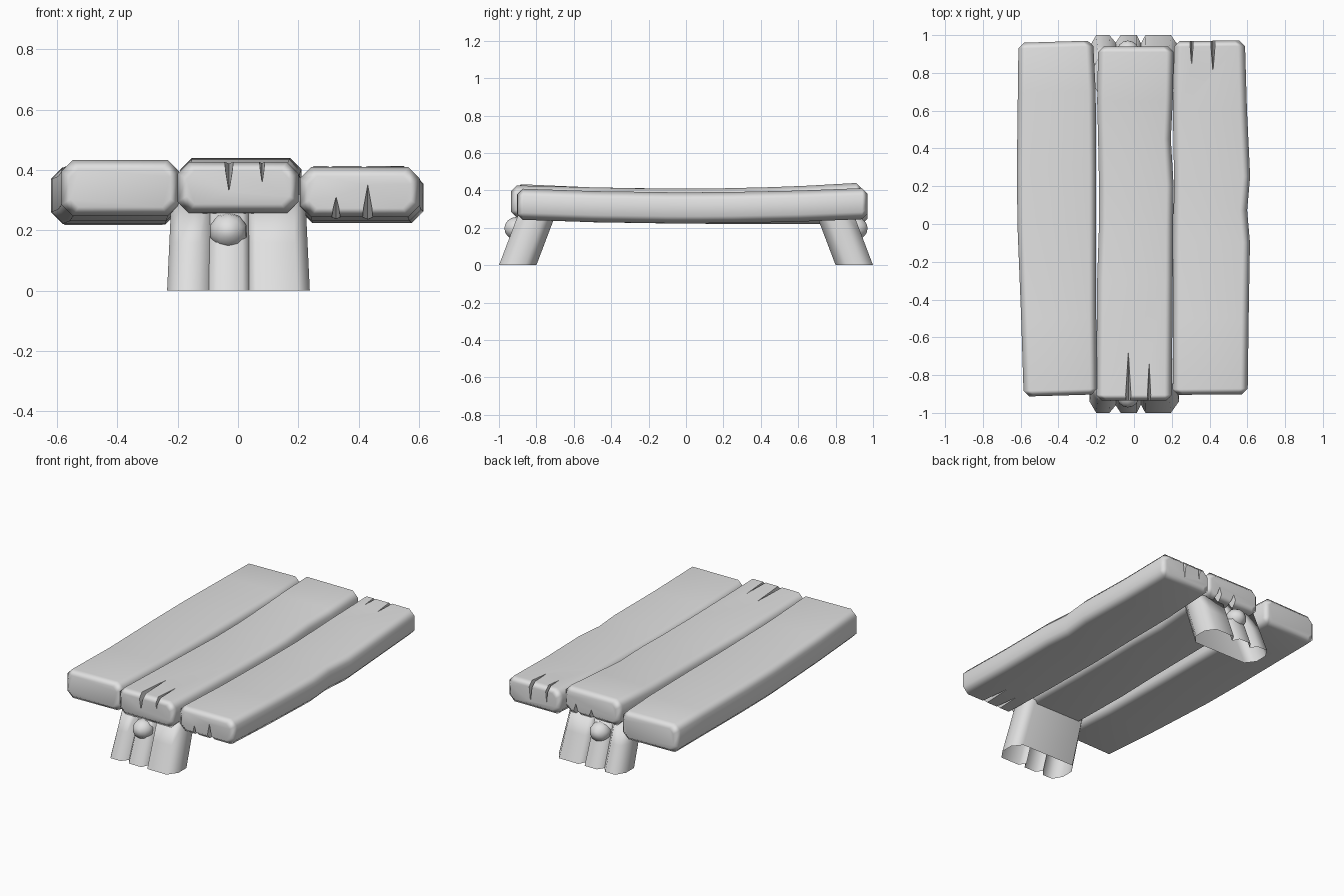
import bpy
import bmesh
import math
from mathutils import Vector

default_cube = bpy.data.objects.get("Cube")
if default_cube:
    bpy.data.objects.remove(default_cube, do_unlink=True)

# Single flat colour for the whole model
grey = bpy.data.materials.new("plain_grey")
grey.use_nodes = True
grey.diffuse_color = (0.75, 0.75, 0.75, 1)
grey.node_tree.nodes["Principled BSDF"].inputs["Base Color"].default_value = grey.diffuse_color


def make_object(name, bm):
    """Turn a bmesh into a named object with the shared material."""
    bmesh.ops.recalc_face_normals(bm, faces=bm.faces)
    mesh = bpy.data.meshes.new(name)
    bm.to_mesh(mesh)
    bm.free()
    mesh.materials.append(grey)
    obj = bpy.data.objects.new(name, mesh)
    bpy.context.collection.objects.link(obj)
    return obj


def smooth(obj, degrees):
    bpy.ops.object.select_all(action="DESELECT")
    obj.select_set(True)
    bpy.context.view_layer.objects.active = obj
    bpy.ops.object.shade_smooth_by_angle(angle=math.radians(degrees))
    weighted = obj.modifiers.new("weighted_normals", "WEIGHTED_NORMAL")
    weighted.keep_sharp = True


def loft(rings, cap_start=True, cap_end=True):
    """Skin a list of equally long point rings."""
    bm = bmesh.new()
    loops = [[bm.verts.new(p) for p in ring] for ring in rings]
    count = len(loops[0])
    for a, b in zip(loops, loops[1:]):
        for i in range(count):
            j = (i + 1) % count
            bm.faces.new((a[i], a[j], b[j], b[i]))
    if cap_start:
        bm.faces.new(loops[0])
    if cap_end:
        bm.faces.new(loops[-1])
    return bm


def chamfered_ring(y, left, right, low, high, bevel, skew):
    """Rectangle with cut corners, standing across the plank."""
    outline = [
        (left + bevel, low), (right - bevel, low),
        (right, low + bevel), (right, high - bevel),
        (right - bevel, high), (left + bevel, high),
        (left, high - bevel), (left, low + bevel),
    ]
    middle = (left + right) / 2
    return [Vector((x, y + skew * (x - middle), z)) for x, z in outline]


def cut_cracks(obj, cracks):
    """Cut tapering wedges into a plank end: x, end y, surface z, half width, depth, length."""
    for x, end, surface, half, depth, length in cracks:
        out = math.copysign(0.01, end)
        tip = surface - depth
        top = surface + math.copysign(0.01, depth)
        inner = end - math.copysign(length, end)
        bm = bmesh.new()
        corners = [(x - half, end + out, top), (x + half, end + out, top),
                   (x, end + out, tip), (x, inner, top)]
        bmesh.ops.convex_hull(bm, input=[bm.verts.new(c) for c in corners])
        cutter = make_object("crack_cutter", bm)
        cutter.hide_render = True
        cut = obj.modifiers.new("crack", "BOOLEAN")
        cut.operation = "DIFFERENCE"
        cut.solver = "EXACT"
        cut.object = cutter
        evaluated = obj.evaluated_get(bpy.context.evaluated_depsgraph_get())
        carved = bpy.data.meshes.new_from_object(evaluated)
        obj.modifiers.clear()
        obj.data = carved
        bpy.data.objects.remove(cutter, do_unlink=True)


def plank(name, stations, low, high, lift, skew, cracks=()):
    """Worn plank: stations hold y, left x and right x; lift bends the front and back ends."""
    bevel, tip = 0.038, 0.03
    rings = []
    for i, (y, left, right) in enumerate(stations):
        rise = y * y * (lift[0] if y < 0 else lift[1])
        ring = chamfered_ring(y, left, right, low + rise, high + rise, bevel, skew)
        end = -1 if i == 0 else 1 if i == len(stations) - 1 else 0
        cap = chamfered_ring(y + end * tip, left + tip, right - tip, low + rise + tip,
                             high + rise - tip, bevel * 0.7, skew)
        if end < 0:
            rings.append(cap)
        rings.append(ring)
        if end > 0:
            rings.append(cap)
    obj = make_object(name, loft(rings))
    cut_cracks(obj, cracks)
    smooth(obj, 50)


# Table top planks
plank("right_plank",
      [(-0.878, -0.585, -0.195), (-0.5, -0.597, -0.2), (0, -0.617, -0.2),
       (0.3, -0.62, -0.2), (0.7, -0.615, -0.203), (0.935, -0.612, -0.215)],
      0.222, 0.408, (0.032, -0.005), 0.03)

plank("middle_plank",
      [(-0.905, -0.2, 0.2), (-0.3, -0.195, 0.205), (0, -0.185, 0.207), (0.2, -0.185, 0.21),
       (0.45, -0.19, 0.195), (0.65, -0.195, 0.205), (0.91, -0.19, 0.21)],
      0.24, 0.41, (0.02, 0.036), 0,
      [(-0.03, -0.935, 0.425, 0.018, 0.1, 0.3),
       (0.08, -0.935, 0.425, 0.012, 0.07, 0.25),
       (0.12, 0.94, 0.27, 0.03, -0.08, 0.15),
       (0.01, 0.94, 0.27, 0.03, -0.07, 0.15)])

plank("left_plank",
      [(-0.873, 0.205, 0.602), (-0.5, 0.207, 0.607), (-0.1, 0.208, 0.614), (0.07, 0.21, 0.599),
       (0.25, 0.212, 0.615), (0.6, 0.206, 0.598), (0.94, 0.212, 0.588)],
      0.224, 0.39, (0.025, 0.025), 0.01,
      [(0.325, -0.9, 0.243, 0.02, -0.07, 0.2),
       (0.43, -0.9, 0.243, 0.022, -0.11, 0.24),
       (0.305, 0.97, 0.413, 0.012, 0.11, 0.15),
       (0.418, 0.97, 0.413, 0.015, 0.13, 0.19)])

# Leaning legs: three lobes outside, a flat rounded back inside, open underneath
leg_outline = [
    (-0.235, 0.94), (-0.2, 1), (-0.13, 1), (-0.097, 0.96),
    (-0.07, 1), (0.015, 1), (0.037, 0.955), (0.06, 1), (0.195, 1), (0.238, 0.94),
    (0.238, 0.86), (0.19, 0.8), (-0.19, 0.8), (-0.235, 0.86),
]
for side, label in ((-1, "front"), (1, "back")):
    leg_rings = []
    for height in (0, 0.16, 0.32):
        narrow = 1 - 0.2 * height
        leg_rings.append([(x * narrow, side * (y - 0.38 * height), height)
                          for x, y in leg_outline])
    smooth(make_object(label + "_leg", loft(leg_rings, cap_start=False)), 75)

    # Round peg set into the middle lobe
    ball = bmesh.new()
    bmesh.ops.create_uvsphere(ball, u_segments=10, v_segments=8, radius=0.064)
    for v in ball.verts:
        v.co = Vector((v.co.x - 0.032, side * (0.907 + v.co.z), v.co.y * 0.95 + 0.197))
    smooth(make_object(label + "_peg", ball), 60)
